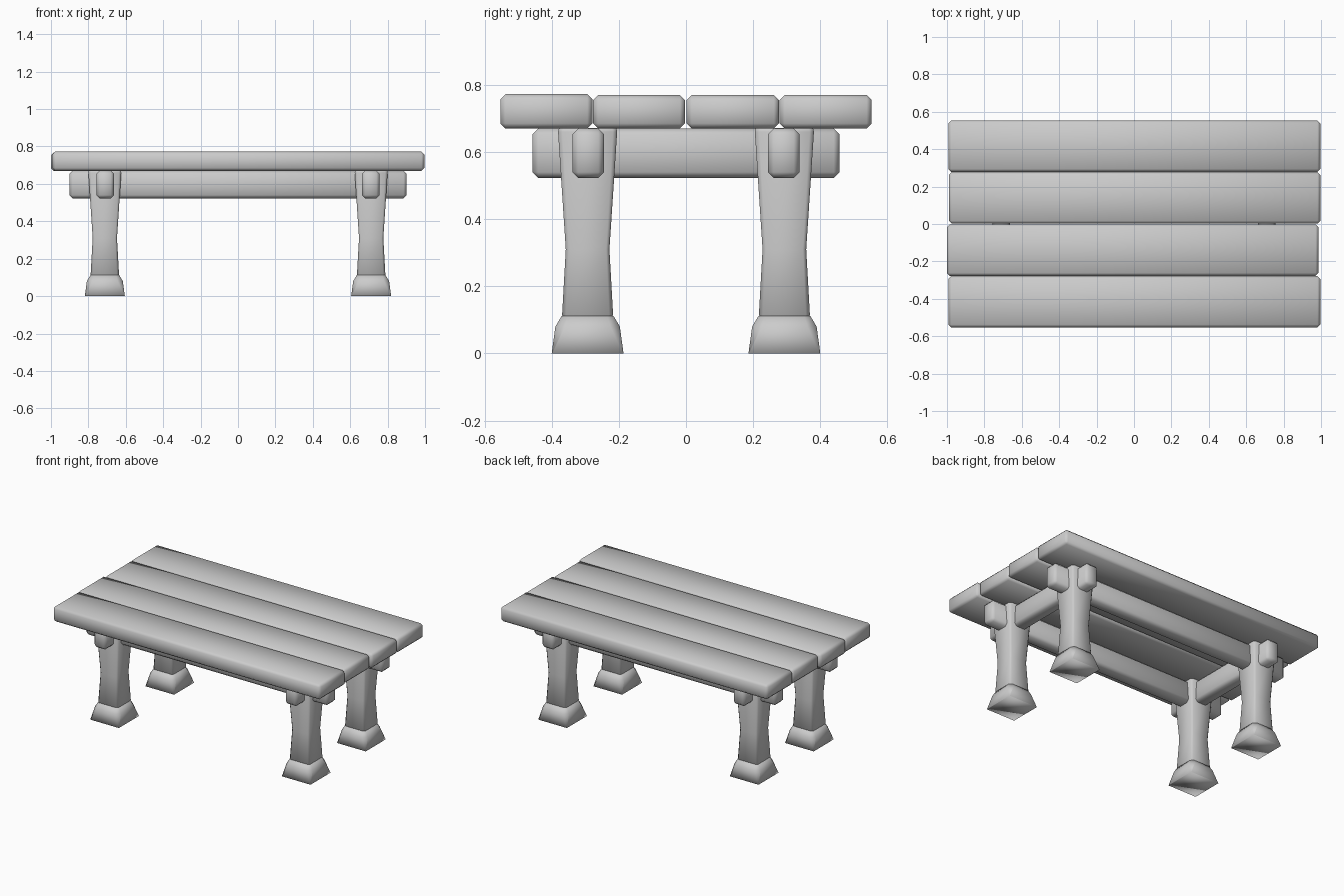
import bpy, bmesh

if "Cube" in bpy.data.objects:
    bpy.data.objects.remove(bpy.data.objects["Cube"])


def finish(name, bm):
    bmesh.ops.recalc_face_normals(bm, faces=bm.faces)
    mesh = bpy.data.meshes.new(name)
    bm.to_mesh(mesh)
    bm.free()
    mesh.shade_smooth()
    obj = bpy.data.objects.new(name, mesh)
    bpy.context.collection.objects.link(obj)
    return obj


def beam(name, lo, hi, chamfer):
    """Chamfered box between two opposite corners."""
    bm = bmesh.new()
    bmesh.ops.create_cube(bm, size=1)
    for v in bm.verts:
        v.co = [(a + b) / 2 + c * (b - a) for a, b, c in zip(lo, hi, v.co)]
    bmesh.ops.bevel(bm, geom=bm.edges[:], offset=chamfer, segments=1,
                    profile=0.5, affect='EDGES')
    return finish(name, bm)


def loft(name, x, y, rings):
    """Stack of chamfered squares, each given as (z, half width, chamfer)."""
    bm = bmesh.new()
    loops = []
    for z, h, c in rings:
        k = h - c
        pts = [(h, -k), (h, k), (k, h), (-k, h), (-h, k), (-h, -k), (-k, -h), (k, -h)]
        loops.append([bm.verts.new((x + px, y + py, z)) for px, py in pts])
    for a, b in zip(loops, loops[1:]):
        for i in range(8):
            j = (i + 1) % 8
            bm.faces.new((a[i], a[j], b[j], b[i]))
    bm.faces.new(loops[0])
    bm.faces.new(loops[-1])
    return finish(name, bm)


# Table top: four planks, laid slightly unevenly
planks = [(-0.553, -0.279, -0.992, 0.996, 0.772),
          (-0.277, -0.003, -1.0, 0.986, 0.769),
          (0.002, 0.277, -0.99, 0.996, 0.769),
          (0.279, 0.553, -0.992, 0.996, 0.770)]
for i, (y0, y1, x0, x1, top) in enumerate(planks):
    beam(f"top_plank_{i + 1}", (x0, y0, 0.67), (x1, y1, top), 0.015)

# Rails under the top, passing through the legs
for s, side in ((-1, "front"), (1, "back")):
    y = s * 0.291
    beam(f"long_rail_{side}", (-0.902, y - 0.047, 0.523), (0.902, y + 0.047, 0.67), 0.017)
for s, side in ((-1, "left"), (1, "right")):
    x = s * 0.71
    beam(f"cross_rail_{side}", (x - 0.047, -0.457, 0.523), (x + 0.047, 0.457, 0.67), 0.017)

# Waisted legs on flared feet
for sx, side in ((-1, "left"), (1, "right")):
    for sy, end in ((-1, "front"), (1, "back")):
        x, y = sx * 0.712, sy * 0.293
        loft(f"leg_{end}_{side}", x, y,
             [(0.108, 0.071, 0.012), (0.114, 0.076, 0.012), (0.31, 0.065, 0.01),
              (0.66, 0.088, 0.013), (0.672, 0.085, 0.013)])
        loft(f"foot_{end}_{side}", x, y,
             [(0, 0.107, 0.002), (0.08, 0.096, 0.028), (0.112, 0.077, 0.018)])
